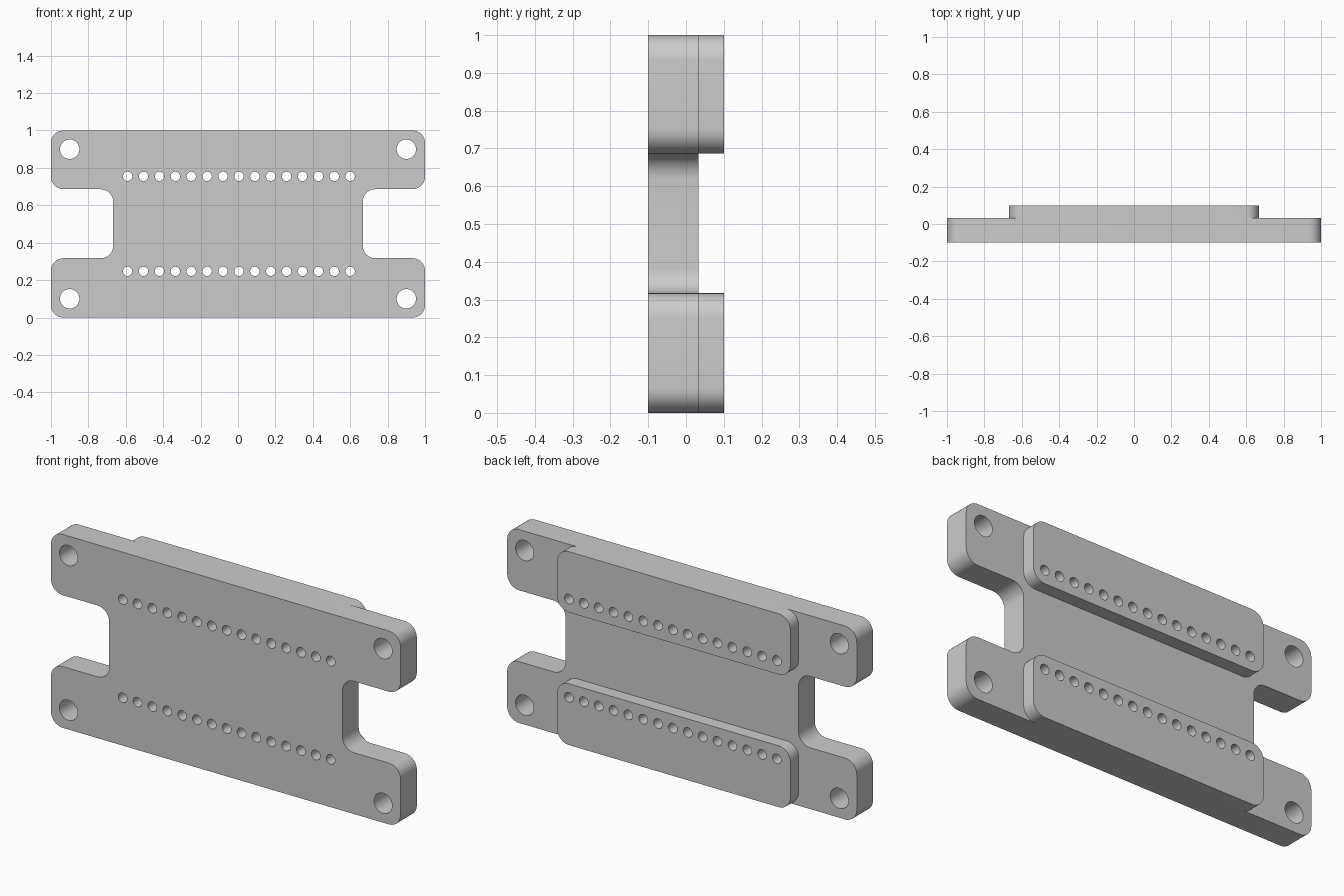
import bpy
import bmesh
import math
from mathutils import Vector

cube = bpy.data.objects.get("Cube")
if cube:
    bpy.data.objects.remove(cube, do_unlink=True)

grey = bpy.data.materials.new("plain grey")
grey.use_nodes = True
grey.diffuse_color = (0.6, 0.6, 0.6, 1)
grey.node_tree.nodes["Principled BSDF"].inputs["Base Color"].default_value = (0.6, 0.6, 0.6, 1)

RADIUS = 0.067
WAIST = 0.667                  # half width of the waist and the raised pads
NOTCH_LOW, NOTCH_HIGH = 0.317, 0.686
FRONT, STEP, BACK = -0.1, 0.033, 0.1


def rounded(corners, radius=RADIUS, steps=10):
    """Round every right-angled corner of an outline, inner or outer."""
    corners = [Vector(c) for c in corners]
    outline = []
    for i, p in enumerate(corners):
        start = p + (corners[i - 1] - p).normalized() * radius
        end = p + (corners[(i + 1) % len(corners)] - p).normalized() * radius
        centre = start + end - p
        for k in range(steps + 1):
            t = math.pi / 2 * k / steps
            outline.append(centre + (start - centre) * math.cos(t) + (end - centre) * math.sin(t))
    return outline


def circle(x, z, radius, sides):
    return [Vector((x + radius * math.cos(math.tau * k / sides),
                    z + radius * math.sin(math.tau * k / sides))) for k in range(sides)]


def slab(name, outlines, front, back):
    """Extrude an outline with holes along y."""
    curve = bpy.data.curves.new(name, "CURVE")
    curve.dimensions = "2D"
    curve.fill_mode = "BOTH"
    curve.extrude = (back - front) / 2
    for outline in outlines:
        spline = curve.splines.new("POLY")
        spline.points.add(len(outline) - 1)
        for point, co in zip(spline.points, outline):
            point.co = (co.x, co.y, 0, 1)
        spline.use_cyclic_u = True
    obj = bpy.data.objects.new(name, curve)
    bpy.context.collection.objects.link(obj)
    obj.rotation_euler.x = math.pi / 2
    obj.location.y = (front + back) / 2
    bpy.ops.object.select_all(action="DESELECT")
    obj.select_set(True)
    bpy.context.view_layer.objects.active = obj
    bpy.ops.object.convert(target="MESH")
    obj = bpy.context.object
    # Weld the caps to the walls
    bm = bmesh.new()
    bm.from_mesh(obj.data)
    bmesh.ops.remove_doubles(bm, verts=bm.verts, dist=0.0001)
    bmesh.ops.recalc_face_normals(bm, faces=bm.faces)
    bm.to_mesh(obj.data)
    bm.free()
    obj.data.materials.clear()
    obj.data.materials.append(grey)
    bpy.ops.object.shade_smooth_by_angle(angle=math.radians(30))
    return obj


# Two rows of pin holes and four corner screw holes
def pin_row(z):
    return [circle(0.005 + 0.085 * i, z, 0.025, 20) for i in range(-7, 8)]


low_pins, high_pins = pin_row(0.247), pin_row(0.755)
screw_holes = [circle(x, z, 0.052, 32) for x in (-0.9, 0.9) for z in (0.1, 0.9)]

# Base plate with a notch in each side
right_edge = [(1, 0), (1, NOTCH_LOW), (WAIST, NOTCH_LOW),
              (WAIST, NOTCH_HIGH), (1, NOTCH_HIGH), (1, 1)]
left_edge = [(-x, z) for x, z in reversed(right_edge)]
slab("base_plate", [rounded(right_edge + left_edge)] + low_pins + high_pins + screw_holes,
     FRONT, STEP)

# Raised pads on the back
for name, low, high, pins in (("lower_pad", 0, NOTCH_LOW, low_pins),
                              ("upper_pad", NOTCH_HIGH, 1, high_pins)):
    pad = rounded([(-WAIST, low), (WAIST, low), (WAIST, high), (-WAIST, high)])
    slab(name, [pad] + pins, STEP, BACK)
